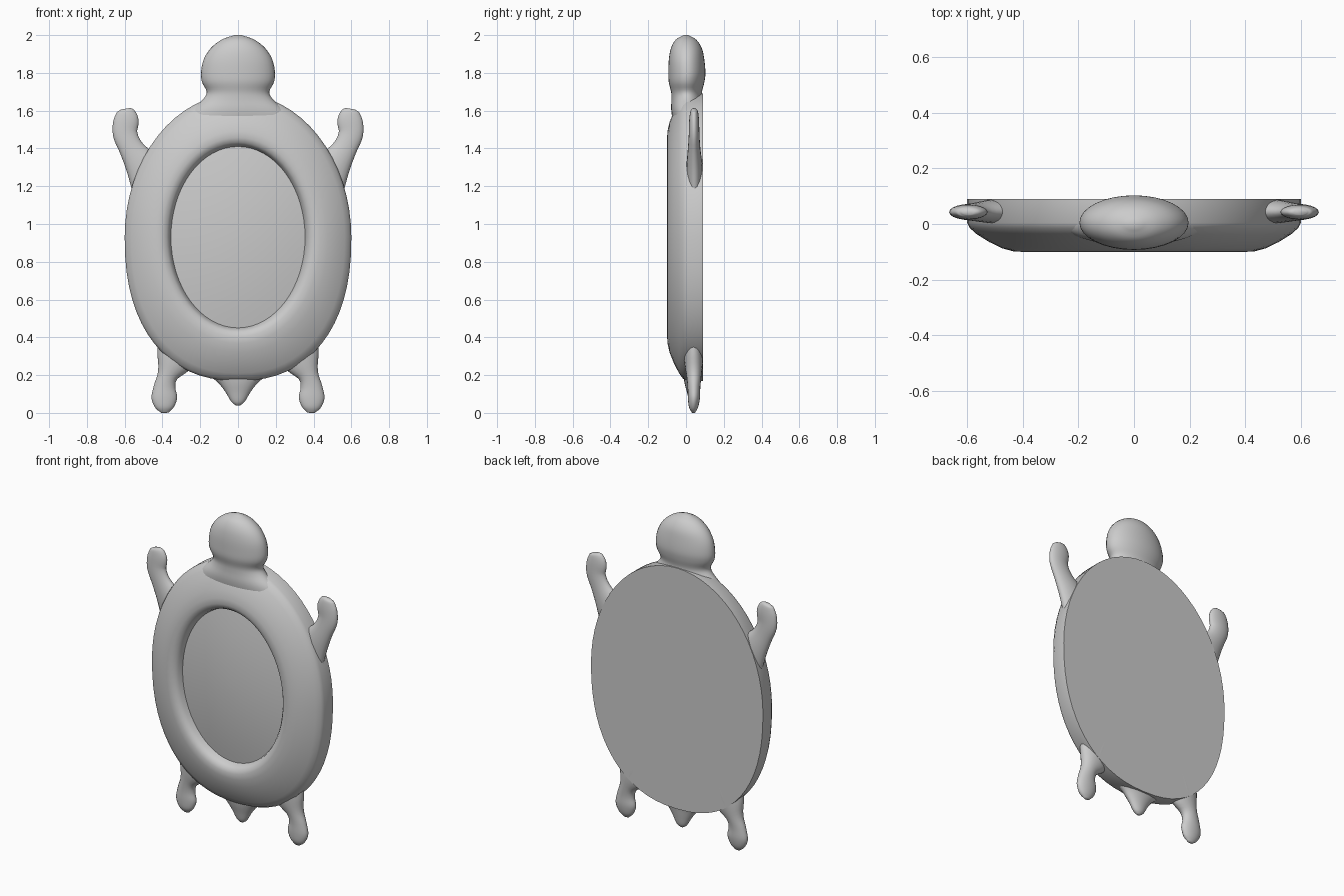
import bpy, bmesh
from math import sin, cos, pi, copysign
from mathutils import Vector

if "Cube" in bpy.data.objects:
    bpy.data.objects.remove(bpy.data.objects["Cube"])

CZ = 0.93  # centre height of the oval body


def finish(name, bm, angle=50):
    bmesh.ops.recalc_face_normals(bm, faces=bm.faces)
    me = bpy.data.meshes.new(name)
    bm.to_mesh(me)
    bm.free()
    ob = bpy.data.objects.new(name, me)
    bpy.context.collection.objects.link(ob)
    bpy.ops.object.select_all(action='DESELECT')
    ob.select_set(True)
    bpy.context.view_layer.objects.active = ob
    bpy.ops.object.shade_smooth_by_angle(angle=angle * pi / 180)
    return ob


def bridge(bm, rings):
    for r, s in zip(rings, rings[1:]):
        n = len(r)
        for i in range(n):
            bm.faces.new((r[i], r[(i + 1) % n], s[(i + 1) % n], s[i]))


def oval(bm, a, b, y, low=2.0, n=64):
    """Oval ring facing the front; 'low' squares off its lower half."""
    ring = []
    for i in range(n):
        c, s = cos(2 * pi * i / n), sin(2 * pi * i / n)
        p = 2 / low if s < 0 else 1
        ring.append(bm.verts.new((a * copysign(abs(c) ** p, c), y,
                                  CZ + b * copysign(abs(s) ** p, s))))
    return ring


def smooth_path(pts, steps=4):
    """Catmull-Rom interpolation of the section list."""
    v = [Vector(p) for p in pts]
    v = [2 * v[0] - v[1]] + v + [2 * v[-1] - v[-2]]
    out = []
    for p0, p1, p2, p3 in zip(v, v[1:], v[2:], v[3:]):
        for k in range(steps):
            t = k / steps
            out.append(0.5 * (2 * p1 + (p2 - p0) * t
                              + (2 * p0 - 5 * p1 + 4 * p2 - p3) * t * t
                              + (3 * p1 - p0 - 3 * p2 + p3) * t ** 3))
    return out + [v[-2]]


def limb(name, sections, side=1, n=20):
    """Flattened tube; each section is x, z, half width, y centre, half depth."""
    bm = bmesh.new()
    pts = smooth_path(sections)
    rings = []
    for i, (x, z, w, y, d) in enumerate(pts):
        a, b = pts[max(i - 1, 0)], pts[min(i + 1, len(pts) - 1)]
        t = Vector((b[0] - a[0], b[1] - a[1])).normalized()
        ring = []
        for k in range(n):
            u, v = cos(2 * pi * k / n) * w, sin(2 * pi * k / n) * d
            ring.append(bm.verts.new((side * (x + u * t.y), y + v, z - u * t.x)))
        rings.append(ring)
    bridge(bm, rings)
    bm.faces.new(rings[0])
    bm.faces.new(rings[-1])
    return finish(name, bm, 75)


# Body: rounded rim around the oval recess, flat back
bm = bmesh.new()
profile = [(.355, .48, -.045, 2), (.364, .488, -.072, 2), (.378, .502, -.09, 2),
           (.405, .527, -.1, 2), (.435, .562, -.098, 2.05), (.475, .61, -.087, 2.1),
           (.52, .665, -.065, 2.15), (.565, .72, -.037, 2.25), (.59, .75, -.015, 2.3),
           (.6, .76, .005, 2.3), (.6, .76, .09, 2.3)]
rings = [oval(bm, *p) for p in profile]
bridge(bm, rings)
bm.faces.new(rings[-1])
finish("body_rim", bm)

# Gently domed oval centre
bm = bmesh.new()
rings = [oval(bm, .356 * r, .481 * r, -.045 - .04 * (1 - r * r))
         for r in (1, .9, .75, .6, .45, .3, .15, .04)]
bridge(bm, rings)
bm.faces.new(rings[-1])
finish("belly_dome", bm)

# Head with flared neck
limb("head", [(0, 1.52, .30, .01, .075), (0, 1.60, .25, .005, .083),
              (0, 1.66, .185, .005, .082), (0, 1.70, .166, .003, .082),
              (0, 1.75, .190, .003, .094), (0, 1.80, .196, .005, .098),
              (0, 1.87, .182, .003, .094), (0, 1.93, .145, .002, .082),
              (0, 1.975, .088, .0, .055), (0, 2.0, .02, .0, .012)], n=32)

# Tail
limb("tail", [(0, .32, .20, .03, .055), (0, .21, .16, .035, .05),
              (0, .16, .105, .035, .043), (0, .11, .066, .038, .033),
              (0, .06, .036, .04, .022), (0, .04, .012, .04, .008)])

# Paired limbs
arm = [(.42, 1.17, .14, .045, .045), (.50, 1.30, .095, .045, .043),
       (.565, 1.40, .065, .043, .033), (.598, 1.48, .065, .043, .028),
       (.592, 1.55, .066, .043, .026), (.594, 1.595, .048, .043, .02),
       (.596, 1.61, .025, .043, .01)]
leg = [(.28, .42, .15, .035, .055), (.335, .28, .10, .04, .05),
       (.372, .20, .055, .042, .04), (.388, .14, .057, .042, .034),
       (.390, .08, .068, .042, .032), (.388, .03, .05, .04, .024),
       (.386, 0, .018, .04, .008)]
for label, side in (("left", -1), ("right", 1)):
    limb(label + "_front_flipper", arm, side)
    limb(label + "_hind_flipper", leg, side)
